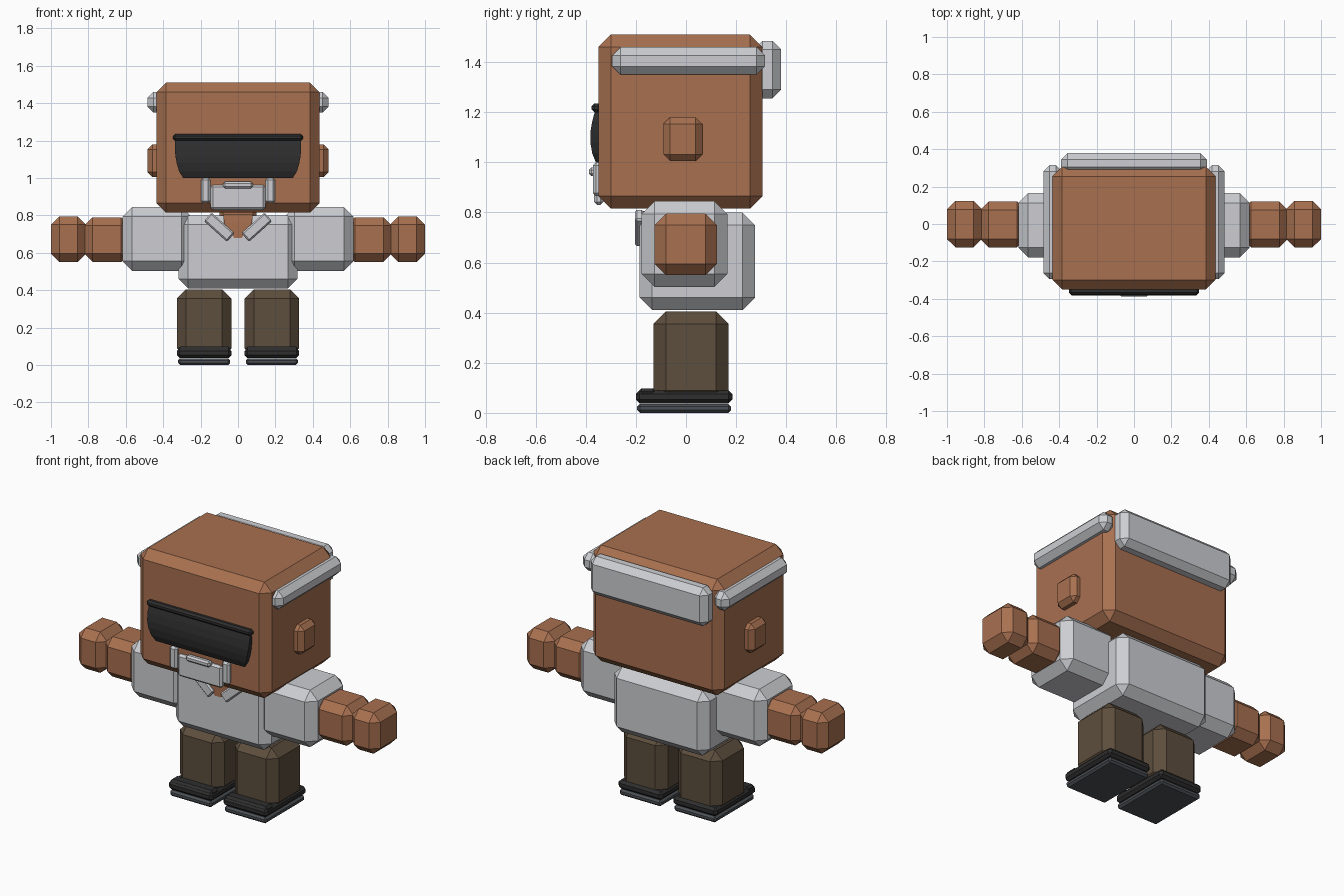
import bpy, bmesh, math

if "Cube" in bpy.data.objects:
    bpy.data.objects.remove(bpy.data.objects["Cube"])


def material(name, r, g, b):
    m = bpy.data.materials.new(name)
    lin = [((c / 255 + 0.055) / 1.055) ** 2.4 for c in (r, g, b)]
    m.diffuse_color = (*lin, 1)
    m.use_nodes = True
    m.node_tree.nodes["Principled BSDF"].inputs["Base Color"].default_value = m.diffuse_color
    return m


SKIN = material("skin", 168, 112, 80)
GREY = material("light grey", 205, 206, 210)
BLACK = material("black", 46, 46, 47)
BROWN = material("trouser brown", 93, 78, 61)
SOLE = material("sole grey", 76, 80, 85)


def finish(bm, name, mat):
    bmesh.ops.recalc_face_normals(bm, faces=bm.faces)
    me = bpy.data.meshes.new(name)
    bm.to_mesh(me)
    bm.free()
    me.materials.append(mat)
    ob = bpy.data.objects.new(name, me)
    bpy.context.collection.objects.link(ob)
    return ob


def box(name, mat, x, y, z, bevel, tilt=0):
    """Chamfered box from (min, max) ranges, tilted about the front axis."""
    bm = bmesh.new()
    bmesh.ops.create_cube(bm, size=1)
    size = [r[1] - r[0] for r in (x, y, z)]
    bmesh.ops.scale(bm, vec=size, verts=bm.verts)
    bmesh.ops.bevel(bm, geom=bm.edges[:], offset=bevel, segments=1,
                    profile=0.5, affect='EDGES')
    ob = finish(bm, name, mat)
    ob.location = [sum(r) / 2 for r in (x, y, z)]
    ob.rotation_euler.y = tilt
    return ob


def pair(name, mat, x, y, z, bevel, tilt=0):
    """The same box on both sides of the body."""
    box(name + "_right", mat, x, y, z, bevel, tilt)
    box(name + "_left", mat, (-x[1], -x[0]), y, z, bevel, -tilt)


def loft(name, mat, rows, back):
    """Plate across x from rows of (half width, y, z), with a flat back."""
    bm = bmesh.new()
    rings = [[bm.verts.new(p) for p in
              ((-w, y, z), (w, y, z), (w, back, z), (-w, back, z))]
             for w, y, z in rows]
    for a, b in zip(rings, rings[1:]):
        for i in range(4):
            j = (i + 1) % 4
            bm.faces.new((a[i], a[j], b[j], b[i]))
    bm.faces.new(rings[0])
    bm.faces.new(rings[-1])
    return finish(bm, name, mat)


# Head, ears and hair
box("head", SKIN, (-.435, .435), (-.35, .305), (.815, 1.51), .05)
pair("ear", SKIN, (.38, .485), (-.09, .065), (1.005, 1.18), .027)
pair("side_hair", GREY, (.385, .485), (-.295, .315), (1.35, 1.46), .033)
box("back_hair", GREY, (-.39, .39), (.27, .38), (1.255, 1.485), .035)

# Visor with a rounded front and a brow bar
loft("visor_lens", BLACK, [
    (.335, -.362, 1.21), (.338, -.374, 1.165), (.335, -.382, 1.12),
    (.328, -.382, 1.08), (.315, -.374, 1.035), (.293, -.36, 1.0)], -.33)
box("visor_brow", BLACK, (-.348, .348), (-.377, -.34), (1.2, 1.235), .011)

# Moustache and beard
box("beard", GREY, (-.147, .147), (-.367, -.33), (.83, .963), .012)
pair("moustache_side", GREY, (.148, .198), (-.372, -.33), (.865, 1.0), .012)
box("lip_bar", GREY, (-.08, .08), (-.387, -.35), (.945, .98), .01)

# Torso, open neckline and collar
box("torso", GREY, (-.317, .317), (-.185, .275), (.41, .8), .05)
box("neck", SKIN, (-.1, .1), (-.12, .12), (.76, .84), .02)
loft("neckline", SKIN, [
    (.078, -.189, .805), (.075, -.191, .76), (.02, -.191, .68)], -.12)
pair("collar", GREY, (.018, .183), (-.203, -.17), (.708, .768), .008,
     math.radians(-42))

# Arms
pair("sleeve", GREY, (.25, .618), (-.178, .165), (.503, .845), .052)
pair("forearm", SKIN, (.58, .822), (-.125, .12), (.55, .79), .045)
pair("hand", SKIN, (.813, 1.0), (-.125, .123), (.55, .795), .045)

# Legs and shoes
pair("leg", BROWN, (.035, .327), (-.13, .17), (.04, .405), .05)
pair("shoe", BLACK, (.035, .327), (-.2, .185), (.038, .09), .015)
pair("shoe_toe", BLACK, (.04, .322), (-.19, -.12), (.06, .098), .012)
pair("sole", SOLE, (.042, .32), (-.195, .18), (0, .036), .011)
